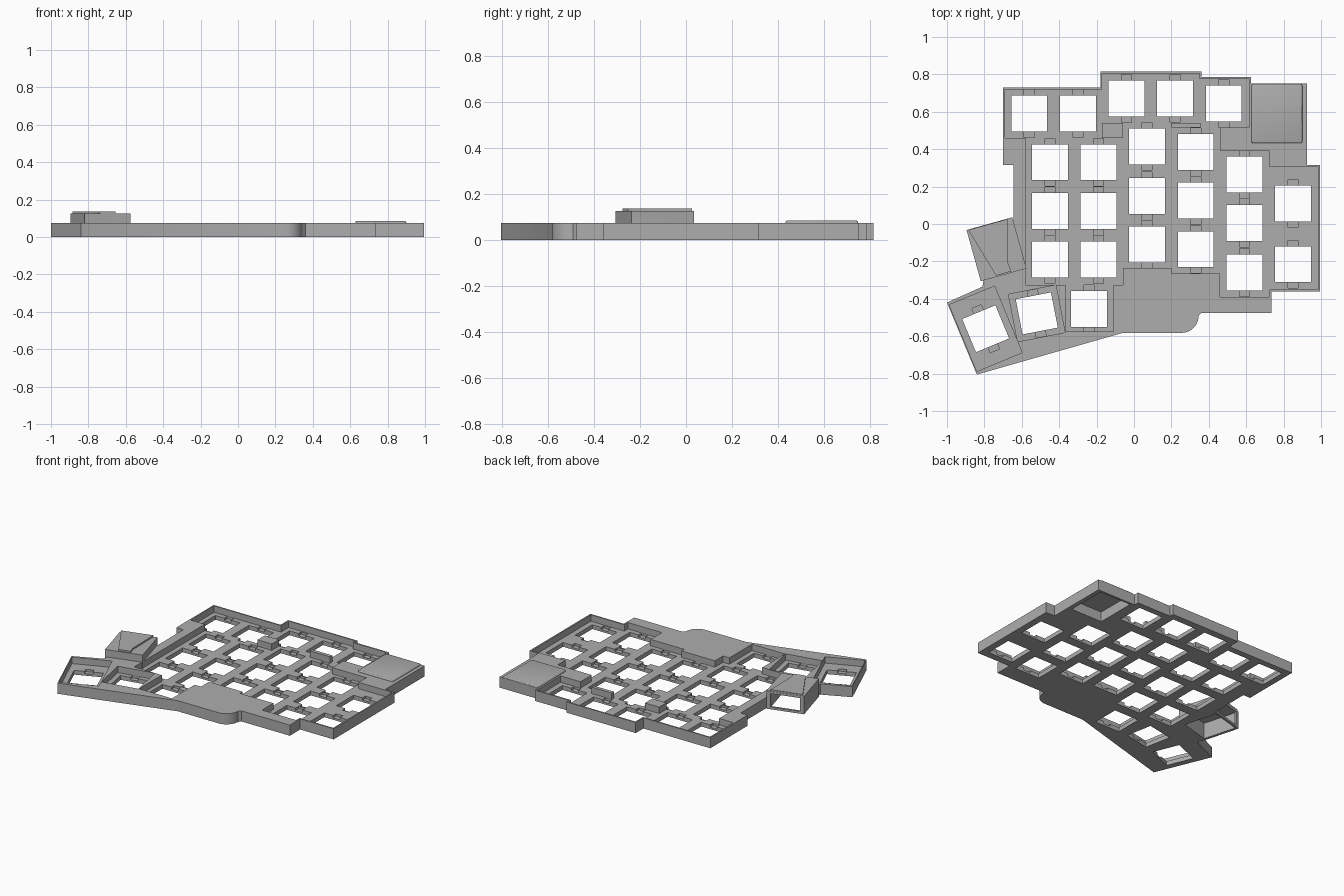
import bpy, bmesh, math
from mathutils import Matrix, Vector

old = bpy.data.objects.get("Cube")
if old:
    bpy.data.objects.remove(old)

grey = bpy.data.materials.new("plain_grey")
grey.use_nodes = True
COLOUR = (0.42, 0.42, 0.42, 1)
grey.diffuse_color = COLOUR
grey.node_tree.nodes["Principled BSDF"].inputs["Base Color"].default_value = COLOUR

TOP, FLOOR, NOTCH = 0.075, 0.03, 0.014
HOLE = 0.192


def finish(bm, name):
    bmesh.ops.recalc_face_normals(bm, faces=bm.faces)
    mesh = bpy.data.meshes.new(name)
    bm.to_mesh(mesh)
    bm.free()
    mesh.materials.append(grey)
    obj = bpy.data.objects.new(name, mesh)
    bpy.context.collection.objects.link(obj)
    return obj


def prism(name, points, z0, z1):
    bm = bmesh.new()
    face = bm.faces.new([bm.verts.new((x, y, z0)) for x, y in points])
    new = bmesh.ops.extrude_face_region(bm, geom=[face])["geom"]
    verts = [v for v in new if isinstance(v, bmesh.types.BMVert)]
    bmesh.ops.translate(bm, verts=verts, vec=(0, 0, z1 - z0))
    return finish(bm, name)


def boxes(name, places, w, d, z0, z1):
    """One box of the same size at every (x, y, turn in degrees)."""
    bm = bmesh.new()
    for x, y, turn in places:
        m = (Matrix.Translation((x, y, (z0 + z1) / 2))
             @ Matrix.Rotation(math.radians(turn), 4, "Z")
             @ Matrix.Diagonal((w, d, z1 - z0, 1)))
        bmesh.ops.create_cube(bm, size=1, matrix=m)
    return finish(bm, name)


def boolean(target, tool, operation="DIFFERENCE"):
    mod = target.modifiers.new("cut", "BOOLEAN")
    mod.operation, mod.solver, mod.object = operation, "EXACT", tool
    mod.use_self = True
    bpy.context.view_layer.objects.active = target
    bpy.ops.object.modifier_apply(modifier=mod.name)
    bpy.data.objects.remove(tool)


def rect(x0, x1, y0, y1):
    return [(x0, y0), (x1, y0), (x1, y1), (x0, y1)]


# Outer case, with a rounded corner on the front edge
corner = [(0.255 + 0.09 * math.cos(a), -0.492 + 0.09 * math.sin(a))
          for a in (-math.pi / 2 * i / 10 for i in range(11))]
outline = [(-0.70, 0.73), (-0.18, 0.73), (-0.18, 0.815), (0.36, 0.815),
           (0.36, 0.785), (0.625, 0.785), (0.625, 0.75), (0.925, 0.75),
           (0.925, 0.315), (0.995, 0.315), (0.995, -0.36), (0.735, -0.36),
           (0.735, -0.475), (0.36, -0.475)] + corner + [
           (-0.06, -0.582), (-0.84, -0.805), (-1.0, -0.42), (-0.81, -0.335),
           (-0.80, -0.27), (-0.645, 0.0), (-0.645, 0.315), (-0.70, 0.315)]
case = prism("keyboard_case", outline, 0, TOP)

# Sunken key area
well = [(-0.69, 0.72), (-0.17, 0.72), (-0.17, 0.805), (0.35, 0.805),
        (0.35, 0.775), (0.615, 0.775), (0.615, 0.515), (0.46, 0.515),
        (0.46, 0.39), (0.725, 0.39), (0.725, 0.305), (0.985, 0.305),
        (0.985, -0.35), (0.725, -0.35), (0.725, -0.39), (0.46, -0.39),
        (0.46, -0.265), (0.2, -0.265), (0.2, -0.235), (-0.06, -0.235),
        (-0.06, -0.325), (-0.11, -0.325), (-0.11, -0.576), (-0.365, -0.576),
        (-0.365, -0.325), (-0.58, -0.325), (-0.58, 0.46), (-0.69, 0.46)]
boolean(case, prism("well", well, FLOOR, 0.2))
outer_thumb, inner_thumb = (-0.793, -0.56, 22.5), (-0.52, -0.478, 11)
boolean(case, boxes("outer_thumb_well", [outer_thumb], 0.262, 0.385, FLOOR, 0.2))
boolean(case, boxes("inner_thumb_well", [inner_thumb], 0.258, 0.258, FLOOR, 0.2))

# Full-height blocks left standing between the key columns
boolean(case, prism("block", rect(-0.17, -0.06, 0.46, 0.54), 0.01, TOP), "UNION")
boolean(case, prism("block", rect(0.20, 0.355, 0.515, 0.54), 0.01, TOP), "UNION")

# Key openings and their clip notches
columns = {-0.45: (0.33, 0.07, -0.19), -0.19: (0.33, 0.07, -0.19),
           0.07: (0.415, 0.15, -0.11), 0.33: (0.385, 0.125, -0.135),
           0.59: (0.265, 0.005, -0.26), 0.85: (0.11, -0.215)}
keys = [(x, y, 0) for x, ys in columns.items() for y in ys]
keys += [(-0.56, 0.59, 0), (-0.30, 0.59, 0), (-0.04, 0.67, 0), (0.22, 0.67, 0),
         (0.48, 0.645, 0), (-0.24, -0.455, 0), outer_thumb, inner_thumb]
for key in keys:
    boolean(case, boxes("clip_notch", [key], 0.054, 0.256, NOTCH, FLOOR + 0.002))
boolean(case, boxes("key_openings", keys, HOLE, HOLE, -0.1, 0.2))

# Cable socket housing, hollow, open to the back and below
HX, HY, TURN = -0.735, -0.135, 15.5
frame = Matrix.Translation((HX, HY, 0)) @ Matrix.Rotation(math.radians(TURN), 4, "Z")


def local(points):
    return [(frame @ Vector((x, y, 0))).to_2d() for x, y in points]


boolean(case, prism("housing", local(rect(-0.127, 0.127, -0.142, 0.142)), 0, 0.126), "UNION")
funnel = [(-0.118, 0.14), (-0.04, -0.135), (0.045, -0.135), (0.04, -0.09), (0.1, 0.14)]
boolean(case, prism("housing_lid", local(funnel), 0.1, 0.137), "UNION")
boolean(case, prism("socket_cavity", local(rect(-0.108, 0.108, -0.11, 0.128)), -0.1, 0.112))
boolean(case, prism("socket_mouth", local(rect(-0.1, 0.1, 0.05, 0.2)), 0.016, 0.11))

# Controller cover: a softened lid over a pocket open below
lid = prism("controller_cover", rect(0.627, 0.9, 0.432, 0.748), 0.05, 0.086)
bevel = lid.modifiers.new("soft_edges", "BEVEL")
bevel.width, bevel.segments = 0.01, 3
bpy.context.view_layer.objects.active = lid
bpy.ops.object.modifier_apply(modifier=bevel.name)
boolean(case, lid, "UNION")
boolean(case, prism("controller_pocket", rect(0.65, 0.895, 0.45, 0.735), -0.1, 0.07))

# Keep crisp edges, smooth only the rounded ones
bpy.ops.object.select_all(action="DESELECT")
case.select_set(True)
bpy.context.view_layer.objects.active = case
bpy.ops.object.shade_smooth_by_angle(angle=math.radians(25))
